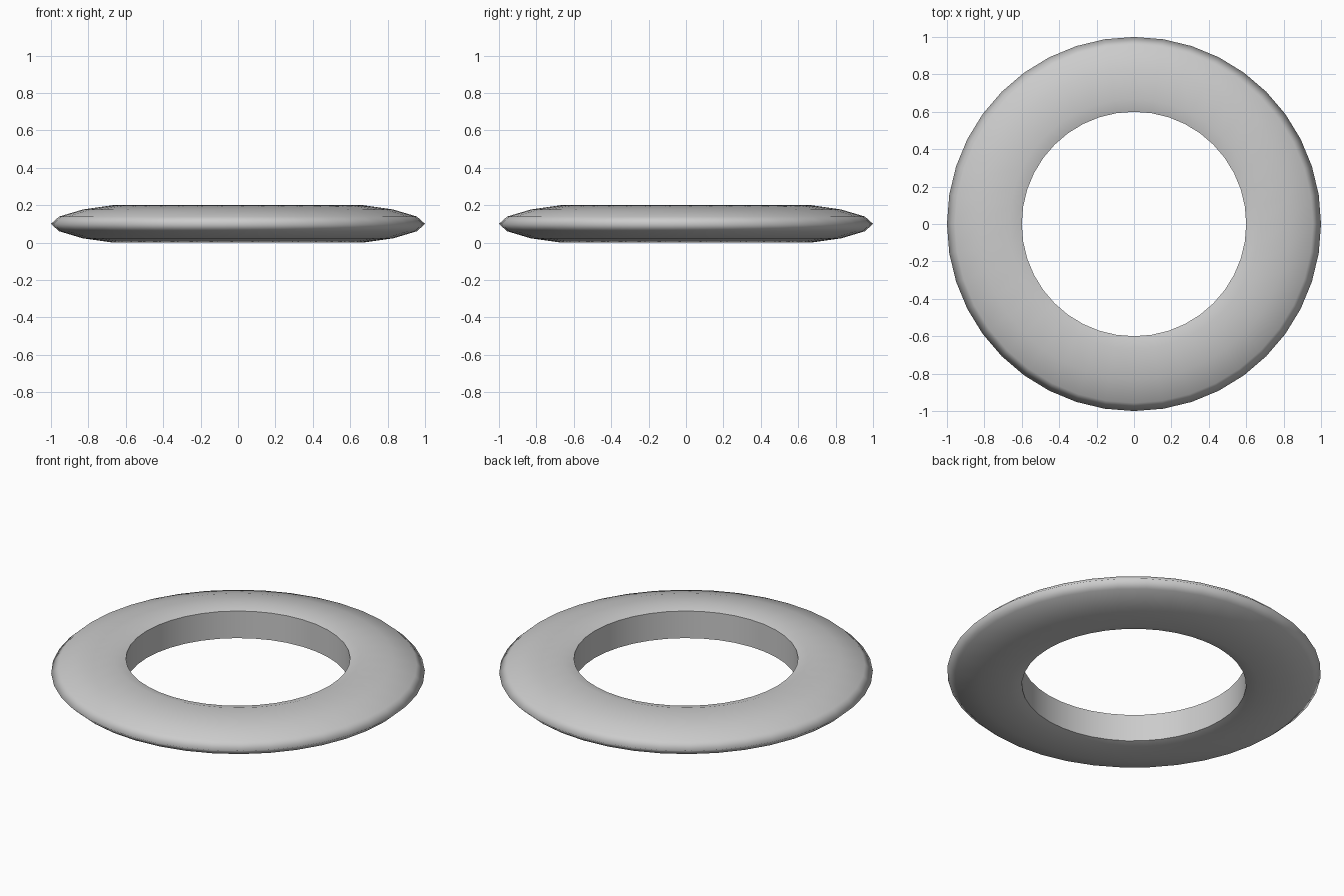
import bpy, bmesh, math

if "Cube" in bpy.data.objects:
    bpy.data.objects.remove(bpy.data.objects["Cube"])

SEG = 40
# Upper half of the cross-section: (radius, height above the mid plane)
half = [(0.6, 0.08), (0.668, 0.1), (0.83, 0.077), (0.957, 0.039)]
profile = half + [(1.0, 0.0)] + [(r, -h) for r, h in reversed(half)]

# Ring: closed profile swept around z
bm = bmesh.new()
rings = []
for r, h in profile:
    rings.append([bm.verts.new((r * math.cos(2 * math.pi * i / SEG),
                                r * math.sin(2 * math.pi * i / SEG),
                                0.1 + h)) for i in range(SEG)])
for j, a in enumerate(rings):
    b = rings[(j + 1) % len(rings)]
    for i in range(SEG):
        k = (i + 1) % SEG
        bm.faces.new((a[i], b[i], b[k], a[k])).smooth = True
bmesh.ops.recalc_face_normals(bm, faces=bm.faces)

# Crisp edges where the bore meets the rounded body
for ring in (rings[0], rings[-1]):
    for i in range(SEG):
        bm.edges.get((ring[i], ring[(i + 1) % SEG])).smooth = False

mesh = bpy.data.meshes.new("ring")
bm.to_mesh(mesh)
bm.free()
bpy.context.collection.objects.link(bpy.data.objects.new("ring", mesh))
